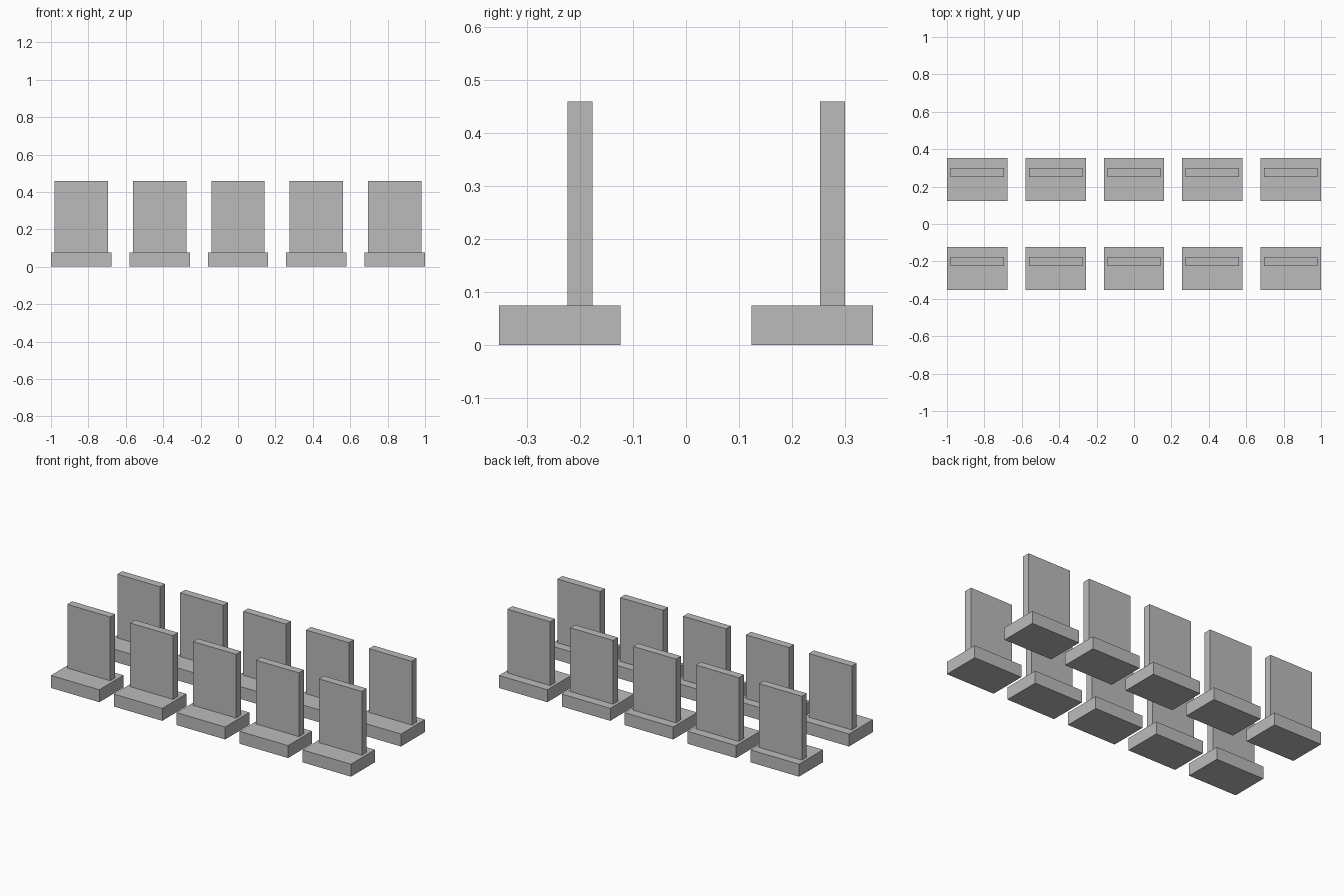
import bpy

cube = bpy.data.objects.get("Cube")
if cube:
    bpy.data.objects.remove(cube, do_unlink=True)

# Plain stone grey
stone = bpy.data.materials.new("stone_grey")
stone.use_nodes = True
grey = (0.5, 0.5, 0.5, 1)
stone.diffuse_color = grey
stone.node_tree.nodes["Principled BSDF"].inputs["Base Color"].default_value = grey


def box(name, center, size):
    bpy.ops.mesh.primitive_cube_add(size=1, location=center)
    obj = bpy.context.object
    obj.name = name
    obj.scale = size
    bpy.ops.object.transform_apply(location=False, rotation=False, scale=True)
    obj.data.materials.append(stone)


BASE = (0.323, 0.229, 0.075)
SLAB = (0.286, 0.047, 0.384)
PITCH = 0.4193
SETBACK = 0.038

# Two rows of five upright slabs, each on its own plinth
for row, y in (("front", -0.238), ("back", 0.238)):
    for i in range(5):
        x = (i - 2) * PITCH
        box(f"{row}_plinth_{i + 1}", (x, y, BASE[2] / 2), BASE)
        box(f"{row}_slab_{i + 1}", (x, y + SETBACK, BASE[2] + SLAB[2] / 2), SLAB)
